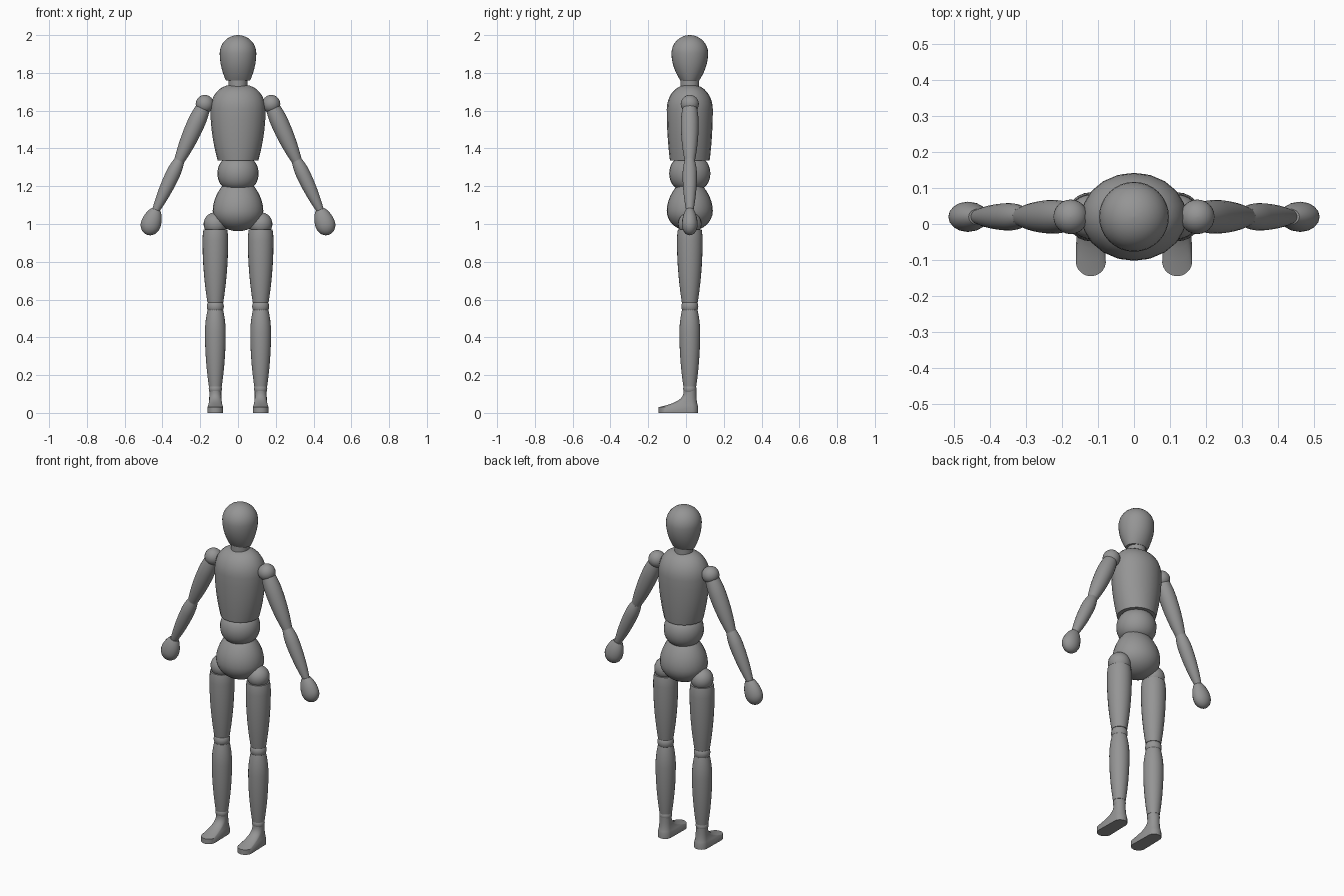
import bpy, bmesh, math
from mathutils import Vector

if "Cube" in bpy.data.objects:
    bpy.data.objects.remove(bpy.data.objects["Cube"])

BODY_Y = 0.02  # depth of the body axis
STEPS = 8  # rings in each half of a turned part
GREY = (0.3, 0.3, 0.3, 1)

grey = bpy.data.materials.new("plain grey")
grey.use_nodes = True
grey.diffuse_color = GREY
grey.node_tree.nodes["Principled BSDF"].inputs["Base Color"].default_value = GREY


def loft(name, rings):
    """Skin closed rings of points, cap both ends and shade."""
    bm = bmesh.new()
    loops = [[bm.verts.new(point) for point in ring] for ring in rings]
    for lower, upper in zip(loops, loops[1:]):
        for i in range(len(lower)):
            bm.faces.new((lower[i - 1], lower[i], upper[i], upper[i - 1]))
    bm.faces.new(loops[0])
    bm.faces.new(loops[-1])
    bmesh.ops.recalc_face_normals(bm, faces=bm.faces)
    mesh = bpy.data.meshes.new(name)
    bm.to_mesh(mesh)
    bm.free()
    mesh.materials.append(grey)
    mesh.shade_smooth()
    mesh.set_sharp_from_angle(angle=math.radians(40))
    part = bpy.data.objects.new(name, mesh)
    bpy.context.collection.objects.link(part)


def swell(end, widest, u):
    """Radius at u, from the widest place (0) to an end (1); narrow ends close as domes."""
    power = 0.5 if end < widest / 2 else 1
    return max(0.001, end + (widest - end) * (1 - u * u) ** power)


def turned(name, start, end, peak, widths, depths=None, sides=24):
    """Turned part between two (x, z) points; radii are (start, widest, end)."""
    depths = depths or widths
    start = Vector((start[0], BODY_Y, start[1]))
    end = Vector((end[0], BODY_Y, end[1]))
    across_y = Vector((0, 1, 0))
    across_x = across_y.cross(end - start).normalized()
    rings = []
    for step in range(-STEPS, STEPS + 1):
        u = math.sin(math.pi / 2 * step / STEPS)
        t = peak + u * (peak if u < 0 else 1 - peak)
        tip = 0 if u < 0 else 2
        width = swell(widths[tip], widths[1], u)
        depth = swell(depths[tip], depths[1], u)
        centre = start.lerp(end, t)
        angles = [math.tau * i / sides for i in range(sides)]
        rings.append([centre + across_x * width * math.cos(a)
                      + across_y * depth * math.sin(a) for a in angles])
    loft(name, rings)


def upright(name, x, bottom, top, peak, widths, depths=None, sides=24):
    turned(name, (x, bottom), (x, top), peak, widths, depths, sides)


def ball(name, centre, radius):
    x, z = centre
    upright(name, x, z - radius, z + radius, 0.5, (0, radius, 0))


def foot(name, x):
    """Stacked outlines with a round toe and heel; the instep sweeps up to the ankle."""
    rings = []
    for step in range(-1, STEPS + 1):
        rise = max(0, step / STEPS)
        z = 0 if step < 0 else 0.03 + 0.09 * rise
        sweep = (1 - rise) ** 3
        toe_radius = 0.03 + 0.012 * sweep
        heel_radius = 0.032 + 0.007 * sweep
        toe_y = -0.013 - 0.132 * sweep + toe_radius
        heel_y = 0.055 + 0.01 * sweep - heel_radius
        ring = []
        for i in range(24):
            a = math.tau * (i + 0.5) / 24
            radius, y = (heel_radius, heel_y) if a < math.pi else (toe_radius, toe_y)
            ring.append((x + radius * math.cos(a), y + radius * math.sin(a), z))
        rings.append(ring)
    loft(name, rings)


# Head and torso
upright("head", 0, 1.76, 2, 0.6, (0.064, 0.097, 0), (0.05, 0.097, 0), sides=32)
upright("neck", 0, 1.7, 1.77, 0.5, (0.05, 0.05, 0.05))
upright("chest", 0, 1.335, 1.735, 0.68, (0.107, 0.146, 0.04), (0.105, 0.122, 0.02), sides=20)
upright("abdomen", 0, 1.185, 1.35, 0.5, (0.05, 0.109, 0.05))
upright("pelvis", 0, 0.962, 1.2, 0.45, (0, 0.134, 0.085), (0, 0.122, 0.07))

for side, sign in (("left_", 1), ("right_", -1)):
    # Arm
    shoulder = (sign * 0.176, 1.635)
    elbow = (sign * 0.312, 1.333)
    wrist = (sign * 0.434, 1.075)
    fingertip = (sign * 0.482, 0.943)
    ball(side + "shoulder", shoulder, 0.048)
    turned(side + "upper_arm", shoulder, elbow, 0.35, (0.034, 0.047, 0.027))
    ball(side + "elbow", elbow, 0.028)
    turned(side + "forearm", elbow, wrist, 0.28, (0.028, 0.038, 0.02))
    ball(side + "wrist", wrist, 0.02)
    turned(side + "hand", wrist, fingertip, 0.58, (0.027, 0.053, 0), (0.022, 0.042, 0), 16)

    # Leg
    x = sign * 0.12
    ball(side + "hip", (x, 1), 0.062)
    upright(side + "thigh", x, 0.585, 0.97, 0.85, (0.042, 0.068, 0.063))
    ball(side + "knee", (x, 0.563), 0.045)
    upright(side + "shin", x, 0.14, 0.545, 0.7, (0.034, 0.055, 0.041))
    ball(side + "ankle", (x, 0.127), 0.035)
    foot(side + "foot", x)
